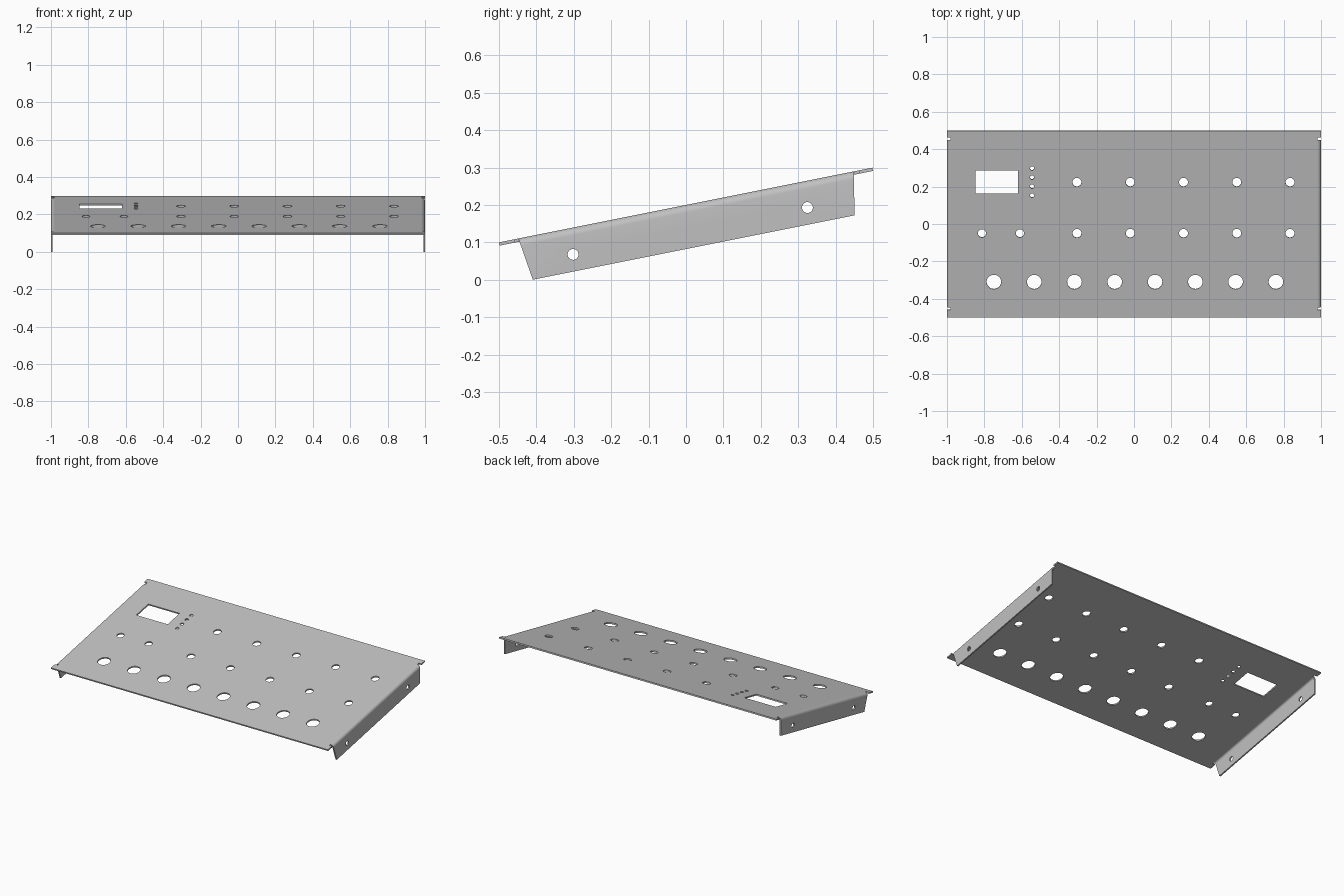
import bpy, bmesh, math
from mathutils import Matrix

cube = bpy.data.objects.get("Cube")
if cube:
    bpy.data.objects.remove(cube, do_unlink=True)

SLOPE = math.atan(0.2)
TILT = Matrix.Translation((0, 0, 0.2)) @ Matrix.Rotation(SLOPE, 4, 'X')
T = 0.009          # sheet thickness
BEND = 0.02        # outer bend radius
DEPTH = 0.1158     # side flange depth

grey = bpy.data.materials.new("sheet_metal_grey")
grey.use_nodes = True
COLOR = (0.53, 0.53, 0.53, 1)
grey.diffuse_color = COLOR
grey.node_tree.nodes["Principled BSDF"].inputs["Base Color"].default_value = COLOR


def make_object(name, bm):
    bmesh.ops.recalc_face_normals(bm, faces=bm.faces[:])
    mesh = bpy.data.meshes.new(name)
    bm.to_mesh(mesh)
    bm.free()
    obj = bpy.data.objects.new(name, mesh)
    bpy.context.collection.objects.link(obj)
    mesh.materials.append(grey)
    return obj


def prism(bm, start, end):
    """Closed solid between two matching outlines."""
    a = [bm.verts.new(p) for p in start]
    b = [bm.verts.new(p) for p in end]
    bm.faces.new(a)
    bm.faces.new(b[::-1])
    for i in range(len(a)):
        j = (i + 1) % len(a)
        bm.faces.new((a[i], b[i], b[j], a[j]))


def cylinder(bm, radius, matrix, depth, sides=32):
    bmesh.ops.create_cone(bm, cap_ends=True, segments=sides, radius1=radius,
                          radius2=radius, depth=depth, matrix=matrix)


def cut_and_tilt(obj, bm_cutter):
    """Punch the holes, tilt the part and shade its bends smooth."""
    cutter = make_object("hole_cutter", bm_cutter)
    mod = obj.modifiers.new("holes", 'BOOLEAN')
    mod.object = cutter
    mod.solver = 'EXACT'
    bpy.ops.object.select_all(action='DESELECT')
    bpy.context.view_layer.objects.active = obj
    obj.select_set(True)
    bpy.ops.object.modifier_apply(modifier=mod.name)
    bpy.data.objects.remove(cutter, do_unlink=True)
    obj.data.transform(TILT)
    bpy.ops.object.shade_smooth_by_angle(angle=math.radians(30))


# Top panel with corner tabs and relief notches
right_edge = [(1, -0.51), (1, -0.4685), (0.98, -0.4685),
              (0.98, 0.472), (1, 0.472), (1, 0.508)]
outline = right_edge + [(-x, y) for x, y in reversed(right_edge)]
bm = bmesh.new()
prism(bm, [(x, y, 0) for x, y in outline], [(x, y, -T) for x, y in outline])
panel = make_object("top_panel", bm)

# Round holes: large front row, two knob rows, a pair and indicator holes
holes = [(-0.749 + 0.2154 * i, -0.31, 0.039) for i in range(8)]
for y in (-0.05, 0.223):
    holes += [(-0.305 + 0.2848 * i, y, 0.024) for i in range(5)]
holes += [(x, -0.05, 0.022) for x in (-0.813, -0.61)]
holes += [(-0.545, 0.152 + 0.0485 * i, 0.011) for i in range(4)]
bm = bmesh.new()
for x, y, r in holes:
    cylinder(bm, r, Matrix.Translation((x, y / math.cos(SLOPE), 0)), 0.1)

# Display window
window = [(-0.847, 0.165), (-0.621, 0.165), (-0.621, 0.291), (-0.847, 0.291)]
prism(bm, [(x, y, 0.05) for x, y in window], [(x, y, -0.05) for x, y in window])
cut_and_tilt(panel, bm)

# Folded side flanges with a rounded bend and slanted ends
STEPS = 8


def arc(radius):
    return [(1 - BEND + radius * math.sin(a), -BEND + radius * math.cos(a))
            for a in (math.pi / 2 * i / STEPS for i in range(STEPS + 1))]


section = arc(BEND) + [(1, -DEPTH), (1 - T, -DEPTH)] + arc(BEND - T)[::-1]
for name, side in (("left_flange", 1), ("right_flange", -1)):
    bm = bmesh.new()
    prism(bm, [(side * x, -0.457 - 0.14 * z, z) for x, z in section],
          [(side * x, 0.458 + 0.19 * z, z) for x, z in section])
    flange = make_object(name, bm)
    bm = bmesh.new()
    for s in (-0.322, 0.317):
        cylinder(bm, 0.0145, Matrix.Translation((side, s, -0.0705))
                 @ Matrix.Rotation(math.pi / 2, 4, 'Y'), 0.1)
    cut_and_tilt(flange, bm)
